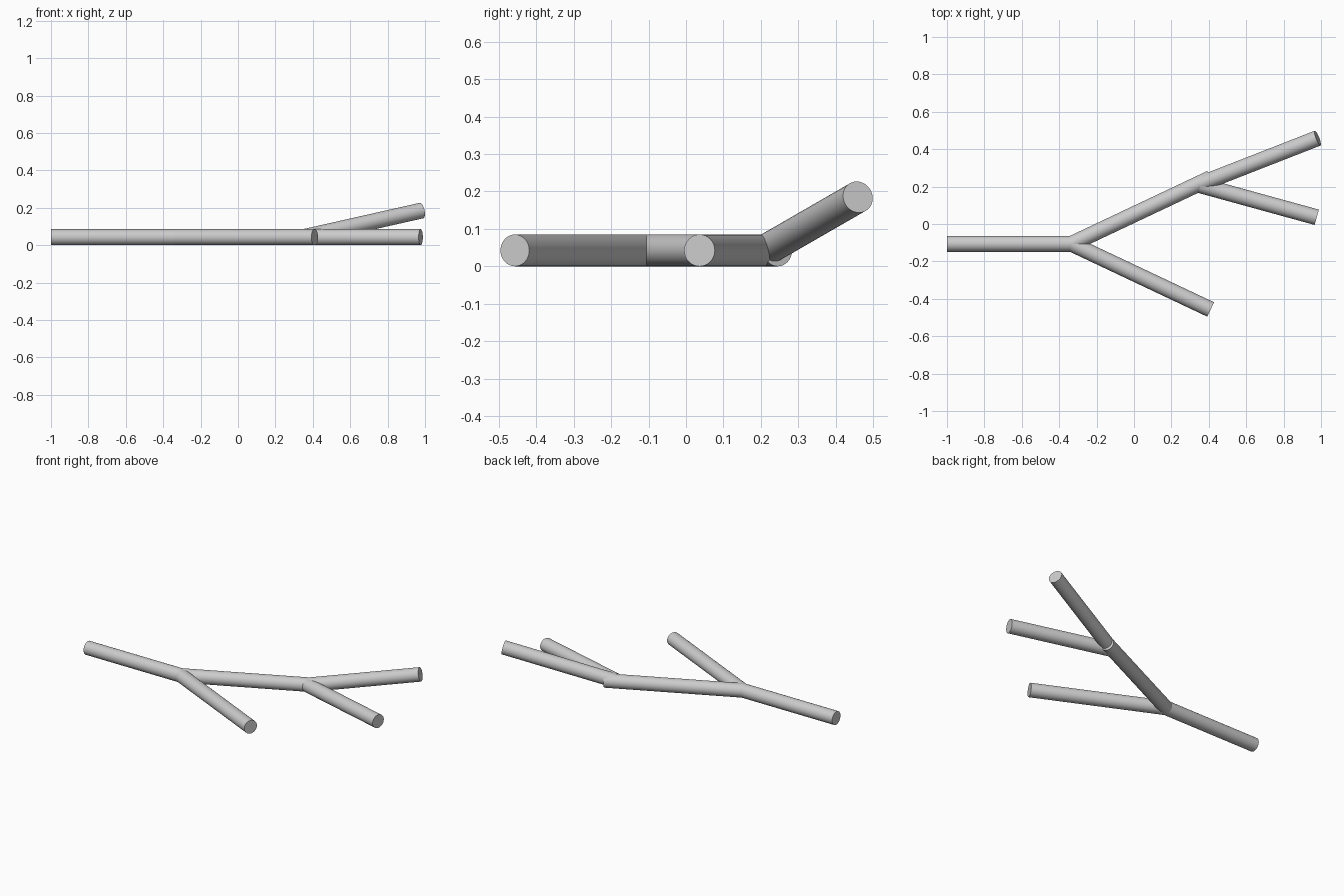
import bpy
import math
from mathutils import Vector

cube = bpy.data.objects.get("Cube")
if cube:
    bpy.data.objects.remove(cube, do_unlink=True)

RADIUS = 0.0425

grey = bpy.data.materials.new("plain grey")
grey.use_nodes = True
colour = (0.6, 0.6, 0.6, 1)
grey.diffuse_color = colour
grey.node_tree.nodes["Principled BSDF"].inputs["Base Color"].default_value = colour


def rod(name, start, end):
    """Capped round rod between two points."""
    a, b = Vector(start), Vector(end)
    axis = b - a
    bpy.ops.mesh.primitive_cylinder_add(vertices=32, radius=RADIUS,
                                        depth=axis.length, location=(a + b) / 2)
    obj = bpy.context.object
    obj.name = name
    obj.rotation_euler = axis.to_track_quat("Z", "Y").to_euler()
    obj.data.materials.append(grey)
    bpy.ops.object.shade_smooth_by_angle(angle=math.radians(40))
    return obj


# Main stem and its fork
fork = Vector((-0.333, -0.106, RADIUS))
rod("main_stem", (-1, fork.y, RADIUS), fork)
for name, side in (("back_branch", 1), ("front_branch", -1)):
    rod(name, fork, fork + Vector((0.743, 0.351 * side, 0)))

# Twigs at the end of the back branch, one level and one rising
rod("level_twig", (0.355, 0.207, RADIUS), (0.977, 0.036, RADIUS))
rod("rising_twig", (0.36, 0.216, 0.045), (0.982, 0.459, 0.185))
